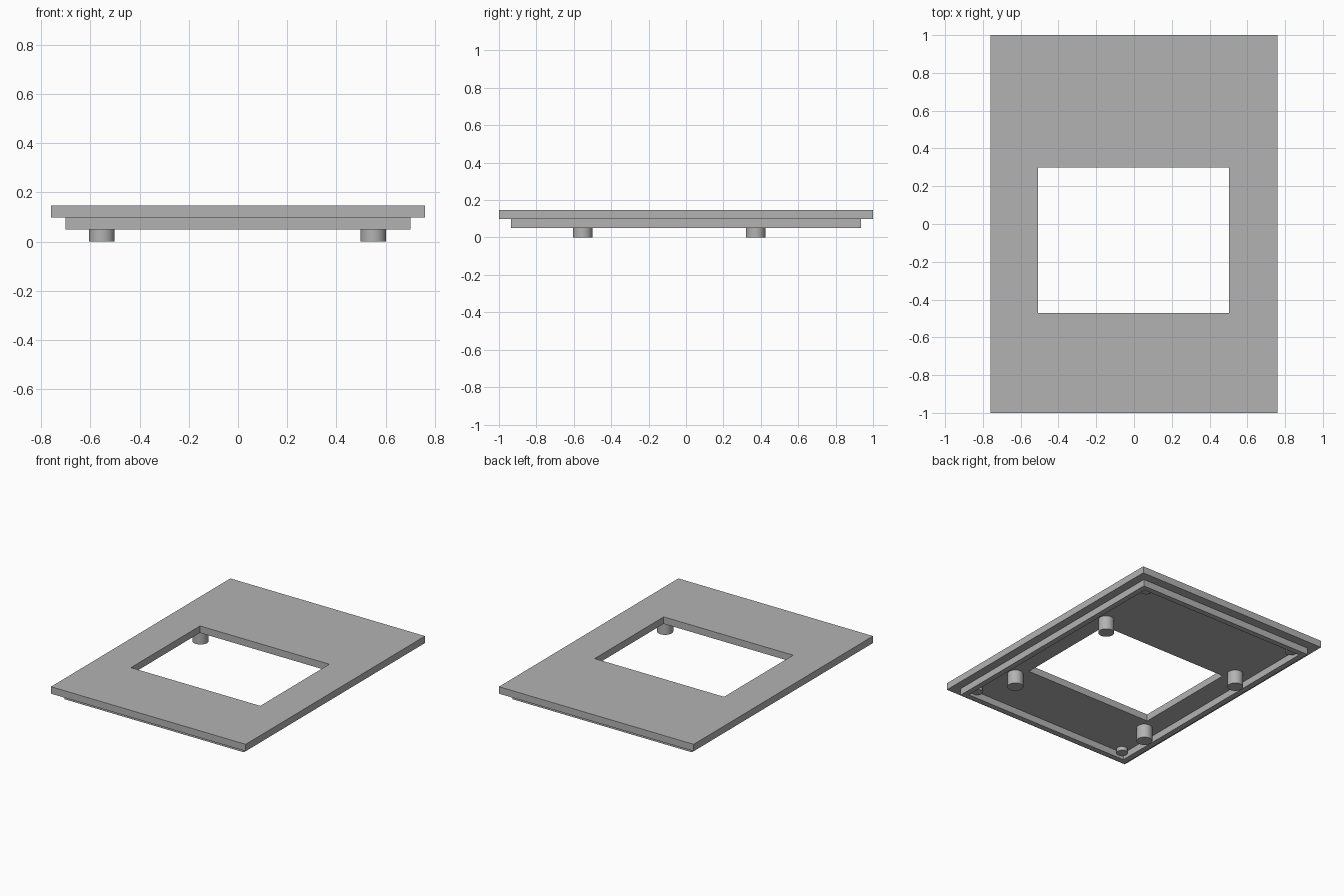
import bpy
import bmesh
import math

cube = bpy.data.objects.get("Cube")
if cube:
    bpy.data.objects.remove(cube, do_unlink=True)

grey = bpy.data.materials.new("mid_grey")
grey.use_nodes = True
colour = (0.45, 0.45, 0.45, 1)
grey.diffuse_color = colour
grey.node_tree.nodes["Principled BSDF"].inputs["Base Color"].default_value = colour


def frame(name, outer, inner, z0, z1):
    """Rectangular slab with a rectangular opening; bounds are (x0, x1, y0, y1)."""
    bm = bmesh.new()

    def loop(bounds, z):
        x0, x1, y0, y1 = bounds
        return [bm.verts.new((x, y, z)) for x, y in ((x0, y0), (x1, y0), (x1, y1), (x0, y1))]

    loops = [loop(outer, z0), loop(outer, z1), loop(inner, z1), loop(inner, z0)]
    for a, b in zip(loops, loops[1:] + loops[:1]):
        for i in range(4):
            j = (i + 1) % 4
            bm.faces.new((a[i], a[j], b[j], b[i]))
    bmesh.ops.recalc_face_normals(bm, faces=bm.faces)
    mesh = bpy.data.meshes.new(name)
    bm.to_mesh(mesh)
    bm.free()
    mesh.materials.append(grey)
    obj = bpy.data.objects.new(name, mesh)
    bpy.context.collection.objects.link(obj)
    return obj


def post(name, x, y, radius, z0, z1):
    """Upright round post with smooth sides."""
    bpy.ops.mesh.primitive_cylinder_add(vertices=40, radius=radius, depth=z1 - z0,
                                        location=(x, y, (z0 + z1) / 2))
    obj = bpy.context.object
    obj.name = name
    obj.data.materials.append(grey)
    bpy.ops.object.shade_smooth_by_angle(angle=math.radians(35))


# Cover plate with its window, and the locating rim beneath it
under = 0.098
frame("cover_plate", (-0.76, 0.76, -1, 1), (-0.507, 0.503, -0.47, 0.30), under, 0.147)
frame("locating_rim", (-0.70, 0.70, -0.935, 0.935), (-0.66, 0.66, -0.895, 0.895), 0.05, under)

# Mounting posts around the window and short pegs in the rim corners
for side, x, peg_x in (("right", -0.553, -0.62), ("left", 0.55, 0.62)):
    for end, y, peg_y in (("front", -0.553, -0.86), ("back", 0.372, 0.86)):
        post(f"mounting_post_{end}_{side}", x, y, 0.052, 0, under + 0.01)
        post(f"corner_peg_{end}_{side}", peg_x, peg_y, 0.037, 0.07, under + 0.01)
